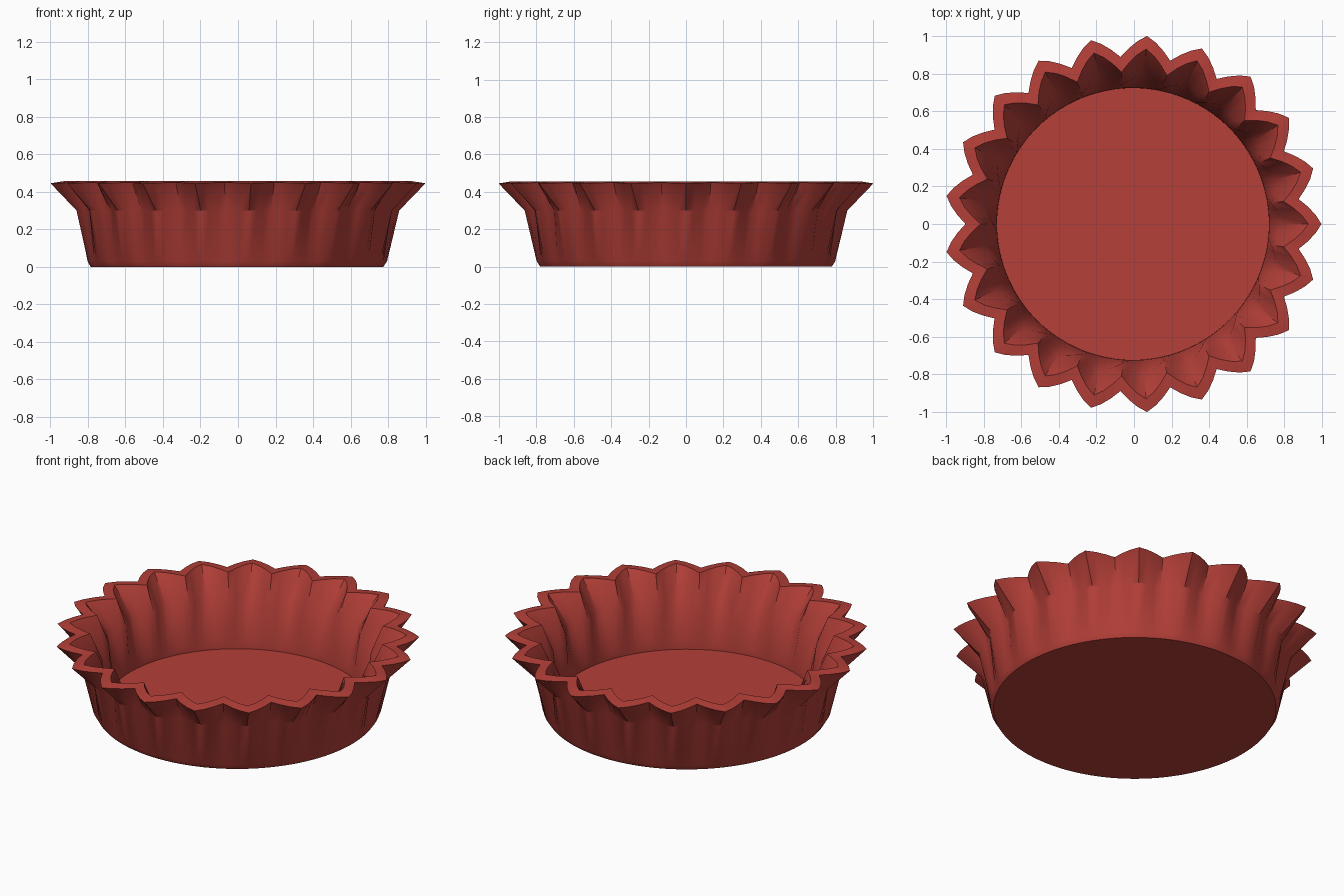
import bpy, bmesh, math

if "Cube" in bpy.data.objects:
    bpy.data.objects.remove(bpy.data.objects["Cube"], do_unlink=True)

# Single red material
red = bpy.data.materials.new("brick red")
red.use_nodes = True
red.diffuse_color = (0.46, 0.05, 0.04, 1)
red.node_tree.nodes["Principled BSDF"].inputs["Base Color"].default_value = red.diffuse_color

FLUTES = 21
STEPS = 6                 # segments per flute
SHIFT = -0.0055           # recentres the odd number of points

# Cross-section rings from under the base, over the rim, to the floor:
# radius at flute tip, radius at flute valley, tip height, valley height
rings = [
    (0.780, 0.780, 0.000, 0.000),
    (0.800, 0.796, 0.030, 0.030),
    (0.865, 0.820, 0.300, 0.300),
    (1.005, 0.893, 0.445, 0.450),
    (0.935, 0.812, 0.456, 0.456),
    (0.800, 0.745, 0.310, 0.300),
    (0.726, 0.726, 0.065, 0.065),
    (0.725, 0.725, 0.030, 0.030),
]


def make_ring(bm, tip, valley, z_tip, z_valley):
    """Ring of pointed flutes with slightly bowed sides."""
    verts = []
    for i in range(FLUTES * STEPS):
        k = i % STEPS
        t = min(k, STEPS - k) * 2 / STEPS
        w = 1 - t ** 1.2
        r = valley + (tip - valley) * w
        a = math.tau * i / (FLUTES * STEPS)
        verts.append(bm.verts.new((r * math.cos(a) + SHIFT, r * math.sin(a),
                                   z_valley + (z_tip - z_valley) * w)))
    return verts


# Fluted baking dish
bm = bmesh.new()
loops = [make_ring(bm, *r) for r in rings]
n = FLUTES * STEPS
for low, high in zip(loops, loops[1:]):
    for i in range(n):
        j = (i + 1) % n
        bm.faces.new((low[i], low[j], high[j], high[i]))
bm.faces.new(loops[0][::-1])   # underside
bm.faces.new(loops[-1])        # floor
bmesh.ops.recalc_face_normals(bm, faces=bm.faces)

mesh = bpy.data.meshes.new("fluted_dish")
bm.to_mesh(mesh)
bm.free()
mesh.materials.append(red)
dish = bpy.data.objects.new("fluted_dish", mesh)
bpy.context.collection.objects.link(dish)

# Smooth walls with crisp rim and creases
bpy.ops.object.select_all(action='DESELECT')
dish.select_set(True)
bpy.context.view_layer.objects.active = dish
bpy.ops.object.shade_smooth_by_angle(angle=math.radians(30))
